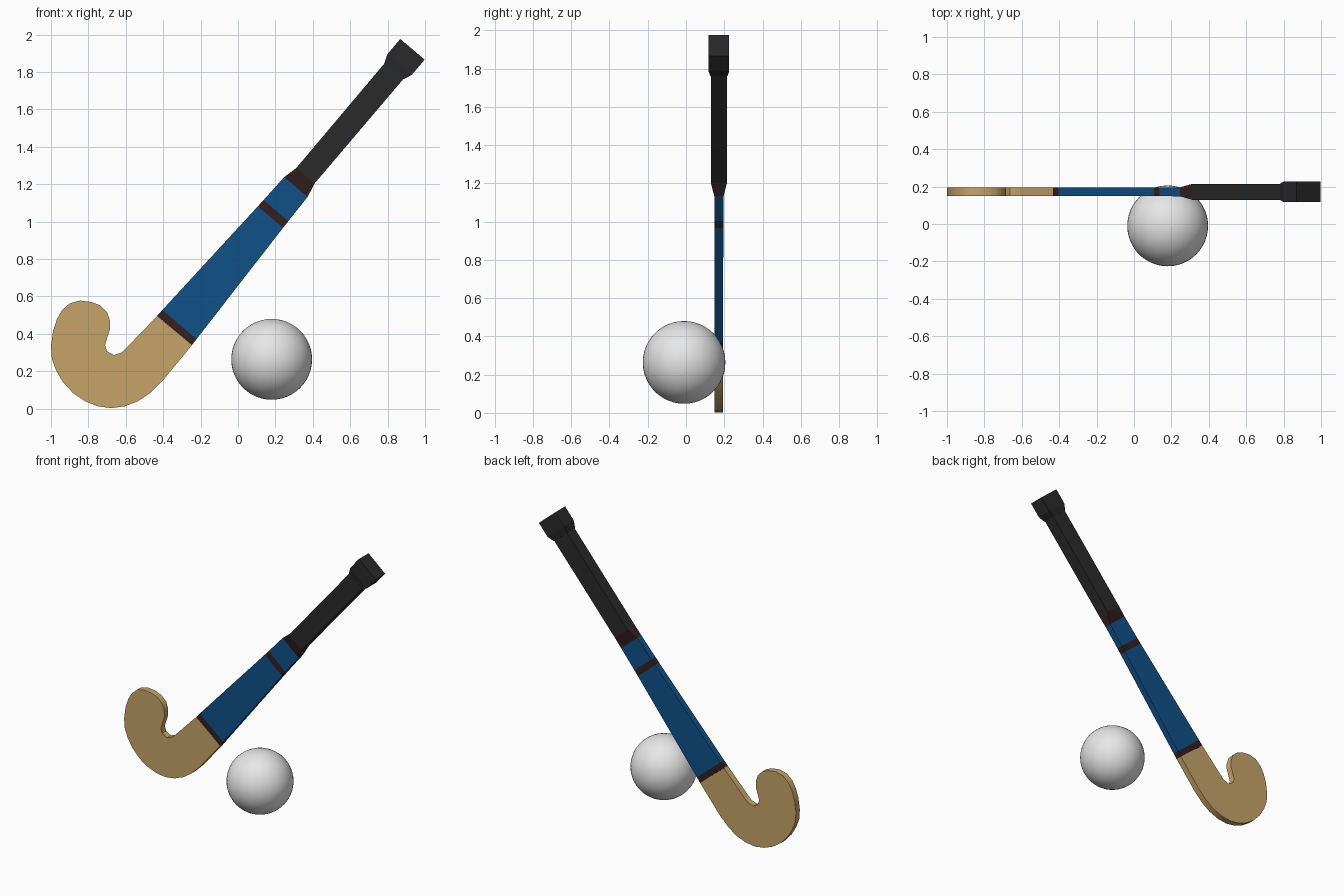
import bpy, bmesh, math
from mathutils import Vector

if "Cube" in bpy.data.objects:
    bpy.data.objects.remove(bpy.data.objects["Cube"])

STICK_Y = 0.172
BASE = Vector((-0.34, STICK_Y, 0.418))
ANGLE = math.radians(49.75)
ALONG = Vector((math.cos(ANGLE), 0, math.sin(ANGLE)))
ACROSS = Vector((math.sin(ANGLE), 0, -math.cos(ANGLE)))
DEPTH = Vector((0, 1, 0))


def material(name, color):
    mat = bpy.data.materials.new(name)
    mat.use_nodes = True
    mat.diffuse_color = (*color, 1)
    mat.node_tree.nodes["Principled BSDF"].inputs["Base Color"].default_value = (*color, 1)
    return mat


wood = material("wood", (0.57, 0.37, 0.14))
blue = material("blue", (0.005, 0.083, 0.25))
brown = material("dark_brown", (0.034, 0.014, 0.014))
black = material("grip_black", (0.023, 0.023, 0.023))
white = material("ball_white", (0.8, 0.8, 0.8))


def make_object(name, bm, mat):
    bmesh.ops.recalc_face_normals(bm, faces=bm.faces)
    mesh = bpy.data.meshes.new(name)
    bm.to_mesh(mesh)
    bm.free()
    mesh.materials.append(mat)
    obj = bpy.data.objects.new(name, mesh)
    bpy.context.collection.objects.link(obj)
    return obj


def smooth(obj):
    bpy.ops.object.select_all(action="DESELECT")
    obj.select_set(True)
    bpy.context.view_layer.objects.active = obj
    bpy.ops.object.shade_smooth_by_angle(angle=math.radians(35))


def shaft(name, sections, mat):
    """Box loft through (distance along, width, thickness) sections."""
    bm = bmesh.new()
    rings = []
    for dist, width, thick in sections:
        centre = BASE + ALONG * dist
        rings.append([bm.verts.new(centre + ACROSS * (a * width / 2) + DEPTH * (d * thick / 2))
                      for a, d in ((-1, -1), (1, -1), (1, 1), (-1, 1))])
    for low, high in zip(rings, rings[1:]):
        for i in range(4):
            j = (i + 1) % 4
            bm.faces.new((low[i], low[j], high[j], high[i]))
    bm.faces.new(rings[0])
    bm.faces.new(rings[-1])
    return make_object(name, bm, mat)


# Curved wooden head: outline extruded through the thickness
outline = [(-.433, .495), (-.588, .334), (-.62, .302), (-.663, .286), (-.7, .307),
           (-.711, .34), (-.7, .377), (-.684, .425), (-.684, .468), (-.7, .516),
           (-.738, .553), (-.786, .571), (-.845, .578), (-.898, .564), (-.941, .527),
           (-.968, .479), (-.989, .414), (-1, .334), (-.995, .265), (-.973, .206),
           (-.936, .142), (-.882, .083), (-.818, .04), (-.749, .013), (-.679, .003),
           (-.604, .013), (-.535, .04), (-.471, .083), (-.401, .152), (-.246, .34)]
bm = bmesh.new()
front = bm.faces.new([bm.verts.new((x, STICK_Y - 0.022, z)) for x, z in outline])
extruded = bmesh.ops.extrude_face_region(bm, geom=[front])
bmesh.ops.translate(bm, vec=(0, 0.044, 0),
                    verts=[v for v in extruded["geom"] if isinstance(v, bmesh.types.BMVert)])
smooth(make_object("curved_head", bm, wood))

# Blue shaft with dark bands
shaft("lower_band", [(0, .243, .044), (.042, .24, .044)], brown)
shaft("blue_shaft", [(.042, .24, .044), (.795, .177, .046)], blue)
shaft("middle_band", [(.795, .177, .046), (.84, .174, .046)], brown)
shaft("upper_blue_shaft", [(.84, .174, .046), (1.005, .164, .048)], blue)

# Flared collar, grip and end cap
shaft("grip_collar", [(1.005, .164, .048), (1.083, .128, .085)], brown)
shaft("grip", [(1.083, .128, .085), (1.817, .131, .085)], black)
shaft("end_cap", [(1.817, .135, .09), (1.864, .171, .108), (1.97, .171, .108)], black)

# Ball
bm = bmesh.new()
bmesh.ops.create_uvsphere(bm, u_segments=48, v_segments=24, radius=0.216)
bmesh.ops.translate(bm, verts=bm.verts, vec=(0.18, -0.01, 0.264))
smooth(make_object("ball", bm, white))
